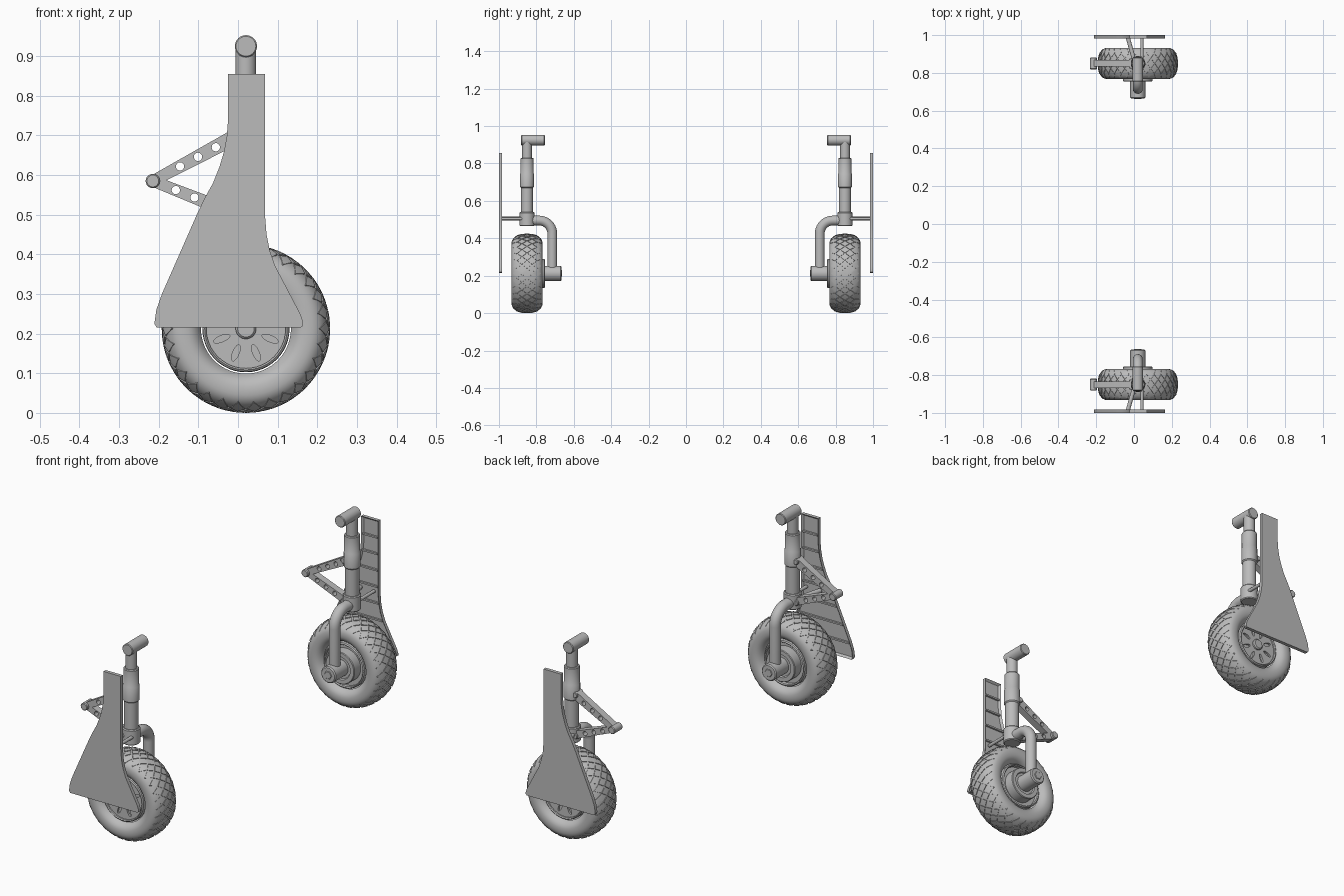
import bpy, bmesh, math
from math import sin, cos, pi, tau
from mathutils import Vector, Matrix

old = bpy.data.objects.get("Cube")
if old:
    bpy.data.objects.remove(old, do_unlink=True)

grey = bpy.data.materials.new("plain_grey")
grey.use_nodes = True
grey.diffuse_color = (0.5, 0.5, 0.5, 1)
grey.node_tree.nodes["Principled BSDF"].inputs["Base Color"].default_value = (0.5, 0.5, 0.5, 1)

CX, CY, WZ = 0.02, -0.85, 0.2125     # strut axis and wheel centre height
UP, ALONG = Vector((0, 0, 1)), Vector((0, 1, 0))


def add_part(name, mesh, angle=35):
    """Link a mesh, shade it and mirror it to the opposite leg."""
    mesh.materials.clear()
    mesh.materials.append(grey)
    mesh.shade_smooth()
    mesh.set_sharp_from_angle(angle=math.radians(angle))
    ob = bpy.data.objects.new(name, mesh)
    bpy.context.collection.objects.link(ob)
    mod = ob.modifiers.new("opposite_leg", 'MIRROR')
    mod.use_axis = (False, True, False)
    mod.use_mirror_merge = False
    return ob


def finish(name, bm, angle=35):
    bmesh.ops.recalc_face_normals(bm, faces=bm.faces)
    mesh = bpy.data.meshes.new(name)
    bm.to_mesh(mesh)
    bm.free()
    return add_part(name, mesh, angle)


def lathe(name, profile, origin, axis, sides=40):
    """Spin (radius, height) points round an axis."""
    bm = bmesh.new()
    turn = UP.rotation_difference(axis).to_matrix()
    pts = [bm.verts.new(Vector(origin) + turn @ Vector((r, 0, h))) for r, h in profile]
    edges = [bm.edges.new(pair) for pair in zip(pts, pts[1:])]
    bmesh.ops.spin(bm, geom=pts + edges, cent=origin, axis=axis, angle=tau, steps=sides)
    bmesh.ops.remove_doubles(bm, verts=bm.verts, dist=0.0001)
    return finish(name, bm)


def rod(name, start, end, radius, sides=32, bevel=0.003):
    a, b = Vector(start), Vector(end)
    n = (b - a).length
    prof = [(0, 0), (radius - bevel, 0), (radius, bevel),
            (radius, n - bevel), (radius - bevel, n), (0, n)]
    return lathe(name, prof, a, (b - a).normalized(), sides)


def curve_mesh(curve):
    ob = bpy.data.objects.new("temporary_curve", curve)
    bpy.context.collection.objects.link(ob)
    bpy.context.view_layer.update()
    mesh = bpy.data.meshes.new_from_object(ob.evaluated_get(bpy.context.evaluated_depsgraph_get()))
    bpy.data.objects.remove(ob, do_unlink=True)
    return mesh


def add_spline(curve, points, closed):
    s = curve.splines.new('POLY')
    s.points.add(len(points) - 1)
    for p, co in zip(s.points, points):
        p.co = (*co, 1)
    s.use_cyclic_u = closed


def ellipse(x, z, a, b, turn=0, n=20):
    ring = [(a * cos(tau * i / n), b * sin(tau * i / n)) for i in range(n)]
    return [(x + u * cos(turn) - v * sin(turn), z + u * sin(turn) + v * cos(turn)) for u, v in ring]


def flat_plate(name, loops, y, thickness):
    """Extrude an outline in x and z, with holes, to a plate centred on y."""
    curve = bpy.data.curves.new(name, 'CURVE')
    curve.dimensions, curve.fill_mode = '2D', 'BOTH'
    curve.extrude = thickness / 2
    for loop in loops:
        add_spline(curve, [(x, z, 0) for x, z in loop], True)
    mesh = curve_mesh(curve)
    mesh.transform(Matrix.Translation((0, y, 0)) @ Matrix.Rotation(pi / 2, 4, 'X'))
    return add_part(name, mesh)


# Tyre: rounded section with conforming diamond tread blocks
HALF, MID, TALL, POWER = 0.083, 0.157, 0.052, 2.4


def tyre_radius(y):
    return MID + TALL * max(0, 1 - abs(y / HALF) ** POWER) ** (1 / POWER)


def signed_power(v):
    return math.copysign(abs(v) ** (2 / POWER), v)


section = []
for i in range(33):
    a = -0.3 * pi + 1.6 * pi * i / 32
    section.append((MID + TALL * signed_power(sin(a)), HALF * signed_power(cos(a))))
lathe("tyre", section, (CX, CY, WZ), ALONG, 72)

bm = bmesh.new()
BLOCKS, PITCH = 30, 0.027


def tread_point(angle, y, lift):
    r = tyre_radius(y) + lift
    return bm.verts.new((CX + r * cos(angle), CY + y, WZ + r * sin(angle)))


for col in range(-2, 3):
    for k in range(BLOCKS):
        a = tau * (k + 0.5 * (col % 2)) / BLOCKS
        y, da, dy = col * PITCH, 0.4 * tau / BLOCKS, 0.8 * PITCH
        corners = [(a + da, y), (a, y + dy), (a - da, y), (a, y - dy)]
        top = [tread_point(*c, 0.0035) for c in corners]
        low = [tread_point(*c, -0.003) for c in corners]
        centre = tread_point(a, y, 0.0035)
        for i in range(4):
            j = (i + 1) % 4
            bm.faces.new((centre, top[i], top[j]))
            bm.faces.new((top[j], top[i], low[i], low[j]))
finish("tyre_tread", bm, 30)

# Wheel rim with the brake disc on its inner side
lathe("wheel_rim", [(0, -.068), (.021, -.068), (.026, -.063), (.026, -.042), (.1, -.042),
                    (.1, -.062), (.104, -.066), (.109, -.062), (.11, 0), (.109, .062),
                    (.104, .066), (.1, .062), (.1, .045), (.078, .045), (.078, .092),
                    (.075, .095), (.056, .095), (.052, .088), (0, .088)],
      (CX, CY, WZ), ALONG, 48)
slots = [ellipse(CX + .066 * cos(t), WZ + .066 * sin(t), .022, .008, t)
         for t in [tau * (k + 0.5) / 8 for k in range(8)]]
flat_plate("wheel_face", [ellipse(CX, WZ, .101, .101, n=48)] + slots, CY - .05, .01)

# Axle housing and the bent leg tube
rod("axle_housing", (CX, -.665, WZ), (CX, -.768, WZ), .04, 32, .005)
rod("axle_nut", (CX, -.662, WZ), (CX, -.68, WZ), .02, 6, .002)
bend = [(CX, -.785 + .07 * sin(t), .425 + .07 * cos(t)) for t in [pi / 20 * i for i in range(11)]]
tube = bpy.data.curves.new("leg_tube", 'CURVE')
tube.dimensions = '3D'
tube.bevel_depth, tube.bevel_resolution, tube.use_fill_caps = .026, 6, True
add_spline(tube, [(CX, CY, .495)] + bend + [(CX, -.715, WZ)], False)
add_part("leg_tube", curve_mesh(tube))

# Shock strut and its top pivot pin
lathe("shock_strut", [(0, .465), (.036, .465), (.04, .469), (.04, .536), (.036, .54),
                      (.032, .54), (.032, .67), (.034, .672), (.037, .675), (.037, .745),
                      (.035, .748), (.035, .826), (.032, .83), (.026, .83), (.026, .925),
                      (0, .925)], (CX, CY, 0), UP)
rod("top_pivot_pin", (CX, -.881, .925), (CX, -.755, .925), .028)

# Scissor links with lightening holes
KNEE = Vector((-.215, .585))


def scissor_link(name, end, stations, width):
    axis = Vector(end) - KNEE
    t = math.atan2(axis.y, axis.x)

    def cap(c, r, start):
        angles = [start + t + pi * i / 10 for i in range(11)]
        return [(c.x + r * cos(a), c.y + r * sin(a)) for a in angles]
    outline = cap(KNEE, .014, pi / 2) + cap(Vector(end), width, -pi / 2)
    holes = [ellipse(*(KNEE + axis * f), .0105, .0105) for f in stations]
    flat_plate(name, [outline] + holes, CY, .034)


scissor_link("upper_scissor_link", (0, .70), (.32, .53, .74), .02)
scissor_link("lower_scissor_link", (0, .50), (.27, .49, .71), .018)
rod("scissor_knee_pin", (KNEE.x, CY - .031, KNEE.y), (KNEE.x, CY + .031, KNEE.y), .018, 24)
for label, z in (("upper", .70), ("lower", .50)):
    rod(label + "_scissor_pin", (-.012, CY - .026, z), (-.012, CY + .026, z), .014, 20)

# Door panel: outline from left and right edges, hollowed on the inner side
left = [(.855, -.025), (.74, -.025), (.70, -.028), (.66, -.035), (.62, -.047), (.58, -.063),
        (.54, -.085), (.50, -.104), (.30, -.192), (.26, -.206), (.225, -.211), (.215, -.205)]
right = [(.855, .068), (.50, .068), (.45, .072), (.41, .08), (.37, .094), (.25, .157),
         (.23, .164), (.22, .164), (.215, .158)]


def edge_x(side, z):
    for (z1, x1), (z2, x2) in zip(side, side[1:]):
        if z2 <= z <= z1:
            return x1 + (x2 - x1) * (z1 - z) / (z1 - z2)


OUTER, INNER = -1.0, -.983
bm = bmesh.new()
face = bm.faces.new([bm.verts.new((x, INNER, z)) for z, x in left + right[::-1]])
ext = bmesh.ops.extrude_face_region(bm, geom=[face], use_keep_orig=True)
bmesh.ops.translate(bm, verts=[v for v in ext["geom"] if isinstance(v, bmesh.types.BMVert)],
                    vec=(0, OUTER - INNER, 0))
bmesh.ops.recalc_face_normals(bm, faces=bm.faces)
bmesh.ops.inset_region(bm, faces=[face], thickness=.009, use_even_offset=True)
bmesh.ops.translate(bm, verts=face.verts, vec=(0, -.010, 0))
finish("door_panel", bm, 25)

# Cross ribs on the inner side of the door
bm = bmesh.new()
for i in range(7):
    z = .29 + .08 * i
    x1, x2 = edge_x(left, z) + .007, edge_x(right, z) - .007
    size = Matrix.Diagonal((x2 - x1, .010, .008, 1))
    bmesh.ops.create_cube(bm, size=1, matrix=Matrix.Translation(((x1 + x2) / 2, -.989, z)) @ size)
finish("door_ribs", bm)

# Stays joining the strut collar to the door
rod("straight_door_stay", (.042, -.87, .505), (.042, -.988, .505), .008, 16, .001)
rod("angled_door_stay", (.0, -.87, .505), (-.033, -.988, .505), .011, 16, .001)
